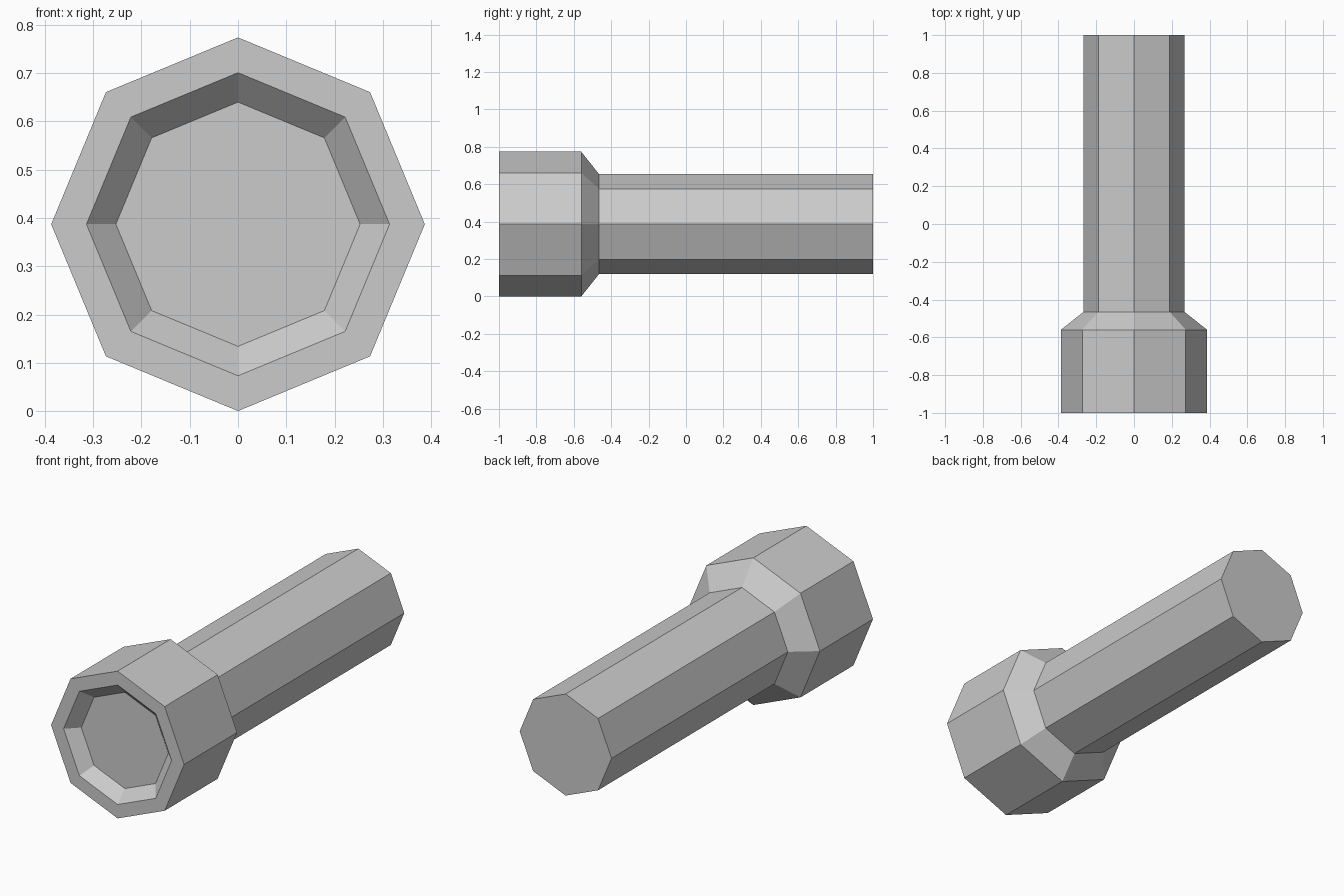
import bpy, bmesh
from math import sin, cos, tau

SIDES = 8
CENTRE_Z = 0.387

cube = bpy.data.objects.get("Cube")
if cube:
    bpy.data.objects.remove(cube, do_unlink=True)

grey = bpy.data.materials.new("plain grey")
grey.use_nodes = True
colour = (0.6, 0.6, 0.6, 1)
grey.diffuse_color = colour
grey.node_tree.nodes["Principled BSDF"].inputs["Base Color"].default_value = colour


def lathe(name, profile, cap_start=False, cap_end=False):
    """Spin (radius, y) points around the lengthwise axis into a flat-faced part."""
    bm = bmesh.new()
    rings = [[bm.verts.new((r * sin(tau * i / SIDES), y, CENTRE_Z + r * cos(tau * i / SIDES)))
              for i in range(SIDES)] for r, y in profile]
    for a, b in zip(rings, rings[1:]):
        for i in range(SIDES):
            j = (i + 1) % SIDES
            bm.faces.new((a[i], a[j], b[j], b[i]))
    if cap_start:
        bm.faces.new(reversed(rings[0]))
    if cap_end:
        bm.faces.new(rings[-1])
    mesh = bpy.data.meshes.new(name)
    bm.to_mesh(mesh)
    bm.free()
    mesh.materials.append(grey)
    obj = bpy.data.objects.new(name, mesh)
    bpy.context.collection.objects.link(obj)
    return obj


# Head: recessed lens, sloped inner wall, flat rim, barrel and tapered collar
lathe("head", [(0.253, -0.94), (0.314, -1), (0.387, -1), (0.387, -0.56), (0.267, -0.465)],
      cap_start=True)

# Handle: long straight grip closed at the back
lathe("handle", [(0.267, -0.465), (0.267, 1)], cap_end=True)
